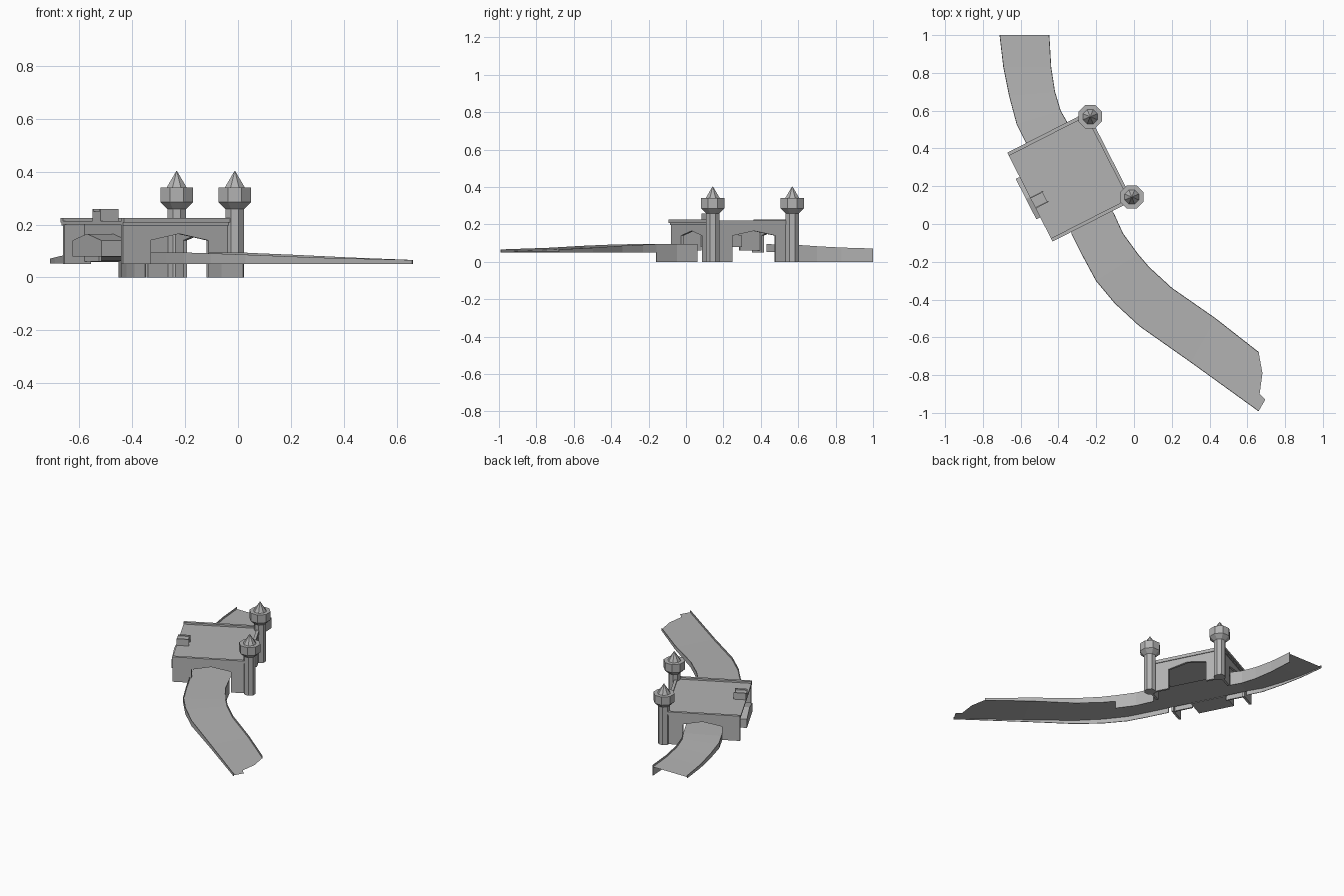
import bpy, bmesh, math
from mathutils import Matrix, Vector

if "Cube" in bpy.data.objects:
    bpy.data.objects.remove(bpy.data.objects["Cube"])

stone = bpy.data.materials.new("grey_stone")
stone.diffuse_color = (0.45, 0.45, 0.45, 1)
stone.use_nodes = True
stone.node_tree.nodes["Principled BSDF"].inputs["Base Color"].default_value = stone.diffuse_color

# Gatehouse frame: local x runs along the front wall, local y through the passage
GATE = Matrix.Translation((-0.34, 0.25, 0)) @ Matrix.Rotation(math.radians(27), 4, 'Z')


def make(name, verts, faces, matrix=None, recalc=True):
    me = bpy.data.meshes.new(name)
    me.from_pydata([Vector(v) for v in verts], [], faces)
    if matrix:
        me.transform(matrix)
    if recalc:
        bm = bmesh.new()
        bm.from_mesh(me)
        bmesh.ops.recalc_face_normals(bm, faces=bm.faces)
        bm.to_mesh(me)
        bm.free()
    me.materials.append(stone)
    ob = bpy.data.objects.new(name, me)
    bpy.context.collection.objects.link(ob)
    return ob


def prism(name, outline, place, d0, d1, matrix=GATE):
    """Extrude a 2D outline between depths d0 and d1; place maps (a, z, d) to xyz."""
    n = len(outline)
    verts = [place(a, z, d) for d in (d0, d1) for a, z in outline]
    faces = [tuple(range(n)), tuple(range(2 * n - 1, n - 1, -1))]
    faces += [(i, (i + 1) % n, n + (i + 1) % n, n + i) for i in range(n)]
    return make(name, verts, faces, matrix)


def box(name, x0, x1, y0, y1, z0, z1):
    return prism(name, [(x0, z0), (x1, z0), (x1, z1), (x0, z1)],
                 lambda a, z, d: (a, d, z), y0, y1)


def along_x(a, z, d):
    return (a, d, z)


def along_y(a, z, d):
    return (d, a, z)


def gable_wall(name, place, d0, d1, a0, a1, o0, o1, zl, zr, top=0.205):
    """Wall with a shallow pointed opening from o0 to o1."""
    mid = (o0 + o1) / 2
    prism(name, [(a0, zl), (o0, zl), (o0, 0.14), (mid, 0.165), (o1, 0.14),
                 (o1, zr), (a1, zr), (a1, top), (a0, top)], place, d0, d1)


# Walls
gable_wall("front_wall", along_x, -0.25, -0.235, -0.235, 0.235, -0.118, 0.128, 0.05, 0.0)
gable_wall("back_wall", along_x, 0.235, 0.25, -0.235, 0.235, -0.123, 0.12, 0.05, 0.0)
gable_wall("right_wall", along_y, 0.22, 0.235, -0.25, 0.25, -0.12, 0.138, 0.0, 0.0)
gable_wall("left_wall", along_y, -0.15, -0.14, -0.25, 0.25, -0.115, 0.115, 0.06, 0.06)

# Projecting bay with a shallow gable roof
prism("left_bay", [(-0.12, 0.08), (0.12, 0.08), (0.12, 0.14), (0, 0.165), (-0.12, 0.14)],
      along_y, -0.26, -0.125)

# Roof slab, cornices and parapets
box("roof", -0.237, 0.237, -0.25, 0.25, 0.2, 0.213)
for side, tag in ((-1, "front"), (1, "back")):
    ys = sorted((side * 0.245, side * 0.264))
    box(tag + "_parapet", -0.237, 0.237, ys[0], ys[1], 0.208, 0.225)
    ys = sorted((side * 0.245, side * 0.256))
    box(tag + "_cornice", -0.237, 0.237, ys[0], ys[1], 0.197, 0.208)
box("right_parapet", 0.222, 0.24, -0.25, 0.25, 0.2, 0.222)

# Roof hatch with two raised cheeks
box("roof_hatch", -0.237, -0.165, -0.062, -0.008, 0.21, 0.25)
for y in (-0.068, -0.008):
    box("hatch_cheek", -0.237, -0.16, y, y + 0.006, 0.21, 0.258)

# Octagonal towers: (radius, height) profile spun in eight steps
PROFILE = [(0.038, 0), (0.038, 0.258), (0.067, 0.285), (0.067, 0.34), (0.041, 0.34), (0.001, 0.403)]


def tower(name, x, y):
    verts, faces = [], []
    for r, z in PROFILE:
        for i in range(8):
            t = math.radians(22.5 + 45 * i)
            verts.append((x + r * math.cos(t), y + r * math.sin(t), z))
    for k in range(len(PROFILE) - 1):
        for i in range(8):
            j = (i + 1) % 8
            faces.append((k * 8 + i, k * 8 + j, k * 8 + 8 + j, k * 8 + 8 + i))
    faces += [tuple(range(7, -1, -1)), tuple(range(len(verts) - 8, len(verts)))]
    make(name, verts, faces)


tower("front_tower", -0.012, 0.143)
tower("back_tower", -0.232, 0.568)

# Curved causeway: left edge, right edge, and parapet height at each station
ROAD = [((-0.71, 1.0), (-0.45, 1.0), 0.071), ((-0.69, 0.83), (-0.44, 0.83), 0.076),
        ((-0.66, 0.68), (-0.42, 0.70), 0.083), ((-0.62, 0.53), (-0.39, 0.60), 0.09),
        ((-0.57, 0.43), (-0.35, 0.53), 0.095), ((-0.33, -0.05), (-0.11, 0.06), 0.095),
        ((-0.27, -0.17), (-0.06, -0.05), 0.095), ((-0.20, -0.30), (0.02, -0.16), 0.094),
        ((-0.10, -0.42), (0.08, -0.23), 0.091), ((0.03, -0.54), (0.20, -0.34), 0.086),
        ((0.30, -0.73), (0.43, -0.50), 0.075), ((0.66, -0.99), (0.66, -0.68), 0.066)]
N = len(ROAD)
LIP = 0.012
verts, faces = [], []
for l, r, z in ROAD:
    verts += [(*l, z - LIP), (*r, z - LIP)]
faces = [(2 * i, 2 * i + 2, 2 * i + 3, 2 * i + 1) for i in range(N - 1)]
# Ragged end of the road
e = len(verts)
verts += [(0.68, -0.79, 0.054), (0.665, -0.90, 0.054), (0.695, -0.93, 0.054)]
faces.append((2 * N - 2, e + 2, e + 1, e, 2 * N - 1))
make("road_surface", verts, faces, recalc=False)


def side_wall(name, side, i0, i1, bottom):
    vs, fs = [], []
    for st in ROAD[i0:i1 + 1]:
        vs += [(*st[side], bottom), (*st[side], st[2])]
    for k in range(i1 - i0):
        q = (2 * k, 2 * k + 1, 2 * k + 3, 2 * k + 2)
        fs.append(q if side else q[::-1])
    ob = make(name, vs, fs, recalc=False)
    mod = ob.modifiers.new("thickness", 'SOLIDIFY')
    mod.thickness = 0.004
    mod.offset = 0


# Side walls of the road; the right side drops to the ground near the gate
side_wall("back_left_road_wall", 0, 0, 4, 0.053)
side_wall("front_left_road_wall", 0, 5, N - 1, 0.05)
side_wall("back_right_road_wall", 1, 0, 4, 0.0)
side_wall("gate_right_road_wall", 1, 5, 7, 0.0)
side_wall("front_right_road_wall", 1, 7, N - 1, 0.05)
